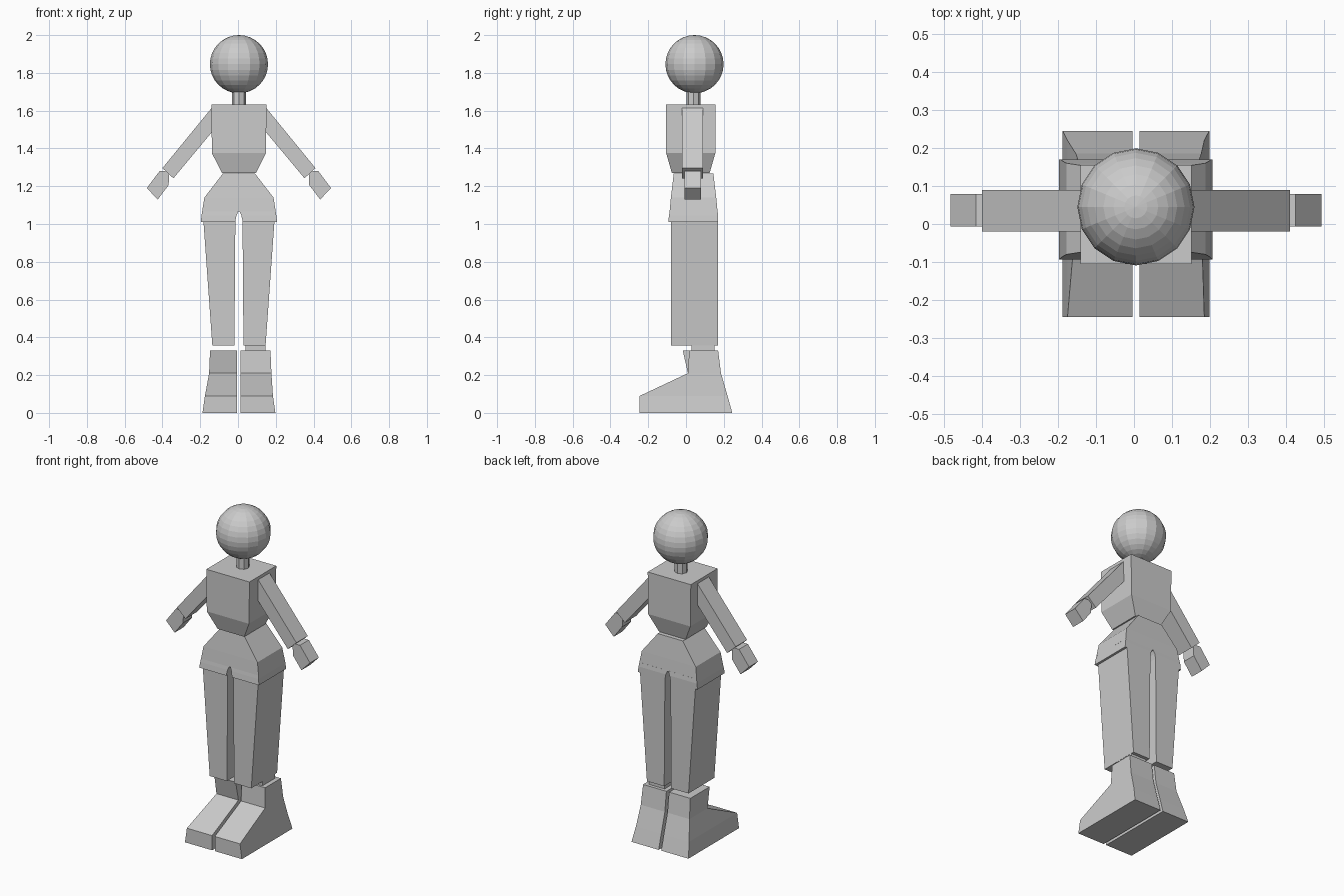
import bpy
import bmesh

cube = bpy.data.objects.get("Cube")
if cube:
    bpy.data.objects.remove(cube, do_unlink=True)

grey = bpy.data.materials.new("plain grey")
grey.use_nodes = True
grey.diffuse_color = (.6, .6, .6, 1)
shader = grey.node_tree.nodes["Principled BSDF"]
shader.inputs["Base Color"].default_value = grey.diffuse_color

MIDDLE = .005  # the body stands slightly off the centre line
FRONT, BACK = -.08, .17  # depth of the legs


def finish(name, bm, location=(MIDDLE, 0, 0)):
    """Turn the finished shape into a flat shaded grey object."""
    bmesh.ops.recalc_face_normals(bm, faces=bm.faces)
    mesh = bpy.data.meshes.new(name)
    bm.to_mesh(mesh)
    bm.free()
    mesh.materials.append(grey)
    part = bpy.data.objects.new(name, mesh)
    part.location = location
    bpy.context.collection.objects.link(part)


def skin(name, loops):
    """Join matching loops of points and cap both ends."""
    bm = bmesh.new()
    rings = [[bm.verts.new(point) for point in loop] for loop in loops]
    for low, high in zip(rings, rings[1:]):
        for i in range(len(low)):
            bm.faces.new((low[i - 1], low[i], high[i], high[i - 1]))
    bm.faces.new(rings[0])
    bm.faces.new(rings[-1])
    finish(name, bm)


def stack(name, side, *sections):
    """Loft level rectangles: height, inner, outer, front and back edge."""
    loops = []
    for z, inner, outer, front, back in sections:
        near, far = side * inner, side * outer
        loops.append([(near, front, z), (far, front, z), (far, back, z), (near, back, z)])
    skin(name, loops)


def trunk(name, centre, *sections):
    """Loft symmetric rectangles: height, half width, half depth."""
    stack(name, 1, *[(z, -width, width, centre - depth, centre + depth)
                     for z, width, depth in sections])


def plate(name, side, centre, depth, *outline):
    """Extrude an outline of x and z points through a thickness."""
    skin(name, [[(side * x, y, z) for x, z in outline]
                for y in (centre - depth, centre + depth)])


# Head and neck
bm = bmesh.new()
bmesh.ops.create_uvsphere(bm, u_segments=16, v_segments=16, radius=.154)
finish("head", bm, (MIDDLE, .045, 1.846))
bm = bmesh.new()
bmesh.ops.create_cone(bm, cap_ends=True, segments=8, radius1=.037, radius2=.037, depth=.14)
finish("neck", bm, (MIDDLE, .04, 1.68))

# Torso tapering to the waist, and pelvis flaring out below it
trunk("torso", .025, (1.27, .09, .1), (1.375, .143, .13), (1.632, .146, .13))
trunk("pelvis", .04, (1.065, .195, .127), (1.14, .183, .12), (1.267, .085, .105))

for side, word in ((-1, "right"), (1, "left")):
    # Hip lobes leave an arch between the legs
    stack(word + "_hip", side,
          (1.01, .02, .202, FRONT - .014, BACK),
          (1.045, .013, .198, FRONT - .01, BACK),
          (1.07, .002, .194, FRONT - .006, BACK - .003))

    # Legs narrow toward the ankle
    stack(word + "_leg", side,
          (.357, .024, .141, FRONT, BACK),
          (1.015, .019, .188, FRONT, BACK))

    # Boots have a long sloping toe
    shaft = .16 + side * .007
    stack(word + "_boot", side,
          (0, .009, .193, -.245, .245),
          (.09, .009, .18, -.245, .22),
          (.21, .009, shaft + .005, .01, .185),
          (.33, .009, shaft, side * .017, BACK))

    # Arms hang outward from the shoulders
    plate(word + "_arm", side, .035, .055,
          (.14, 1.62), (.405, 1.296), (.347, 1.242), (.14, 1.49))

    # Mitten hands
    plate(word + "_hand", side, .036, .043,
          (.37, 1.28), (.42, 1.28), (.488, 1.19), (.43, 1.13), (.372, 1.206))

# One ankle bridges the gap between leg and boot
stack("left_ankle", 1,
      (.32, .035, .14, .03, .15),
      (.37, .035, .14, .03, .15))
